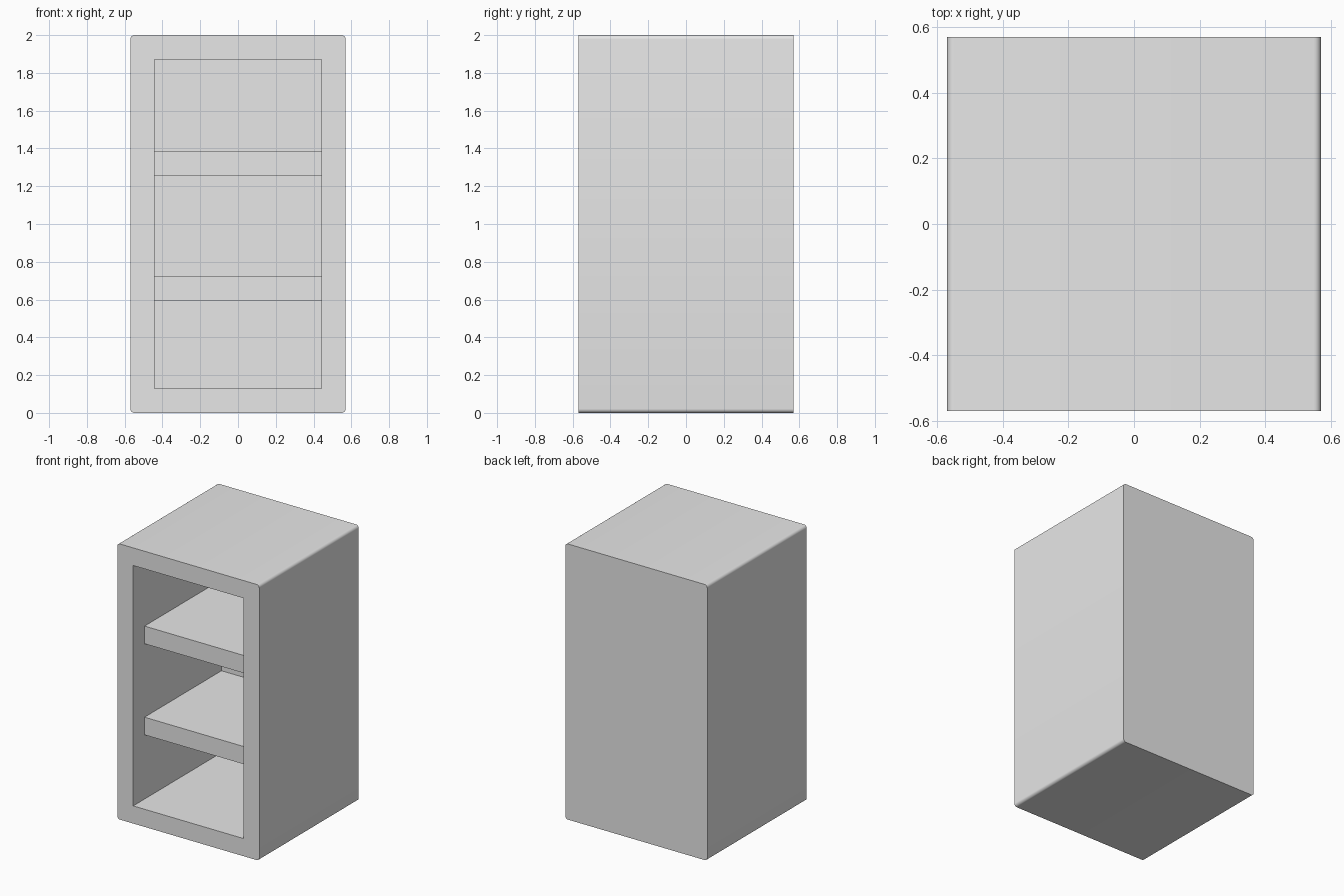
import bpy
import bmesh

cube = bpy.data.objects.get("Cube")
if cube:
    bpy.data.objects.remove(cube, do_unlink=True)

HALF, HEIGHT, WALL = 0.57, 2.0, 0.128
INNER = HALF - WALL
SETBACK = 0.13
ROUND = 0.022

grey = bpy.data.materials.new("plain_grey")
grey.use_nodes = True
grey.diffuse_color = (0.8, 0.8, 0.8, 1)
grey.node_tree.nodes["Principled BSDF"].inputs["Base Color"].default_value = (0.8, 0.8, 0.8, 1)


def box(name, low, high):
    """Axis-aligned box between two corners."""
    bm = bmesh.new()
    bmesh.ops.create_cube(bm, size=1)
    for v in bm.verts:
        v.co = [l if c < 0 else h for c, l, h in zip(v.co, low, high)]
    mesh = bpy.data.meshes.new(name)
    bm.to_mesh(mesh)
    bm.free()
    mesh.materials.append(grey)
    obj = bpy.data.objects.new(name, mesh)
    bpy.context.collection.objects.link(obj)
    return obj


# Cabinet body, with its four front-to-back edges rounded
body = box("cabinet_body", (-HALF, -HALF, 0), (HALF, HALF, HEIGHT))
bm = bmesh.new()
bm.from_mesh(body.data)
long_edges = [e for e in bm.edges if abs(e.verts[0].co.y - e.verts[1].co.y) > HALF]
bmesh.ops.bevel(bm, geom=long_edges, offset=ROUND, segments=6, profile=0.5, affect='EDGES')
bm.to_mesh(body.data)
bm.free()

# Open cavity, leaving a back panel
cutter = box("cavity_cutter", (-INNER, -HALF - WALL, WALL), (INNER, INNER, HEIGHT - WALL))
cutter.hide_render = True
cut = body.modifiers.new("cavity", 'BOOLEAN')
cut.object = cutter
cut.operation = 'DIFFERENCE'
cut.solver = 'EXACT'
bpy.context.view_layer.objects.active = body
body.select_set(True)
bpy.ops.object.modifier_apply(modifier=cut.name)
bpy.data.objects.remove(cutter, do_unlink=True)
bpy.ops.object.shade_smooth_by_angle()

# Two shelves, set back from the front
for name, bottom in (("lower_shelf", 0.594), ("upper_shelf", 1.255)):
    box(name, (-INNER, SETBACK - HALF, bottom), (INNER, INNER, bottom + WALL))
